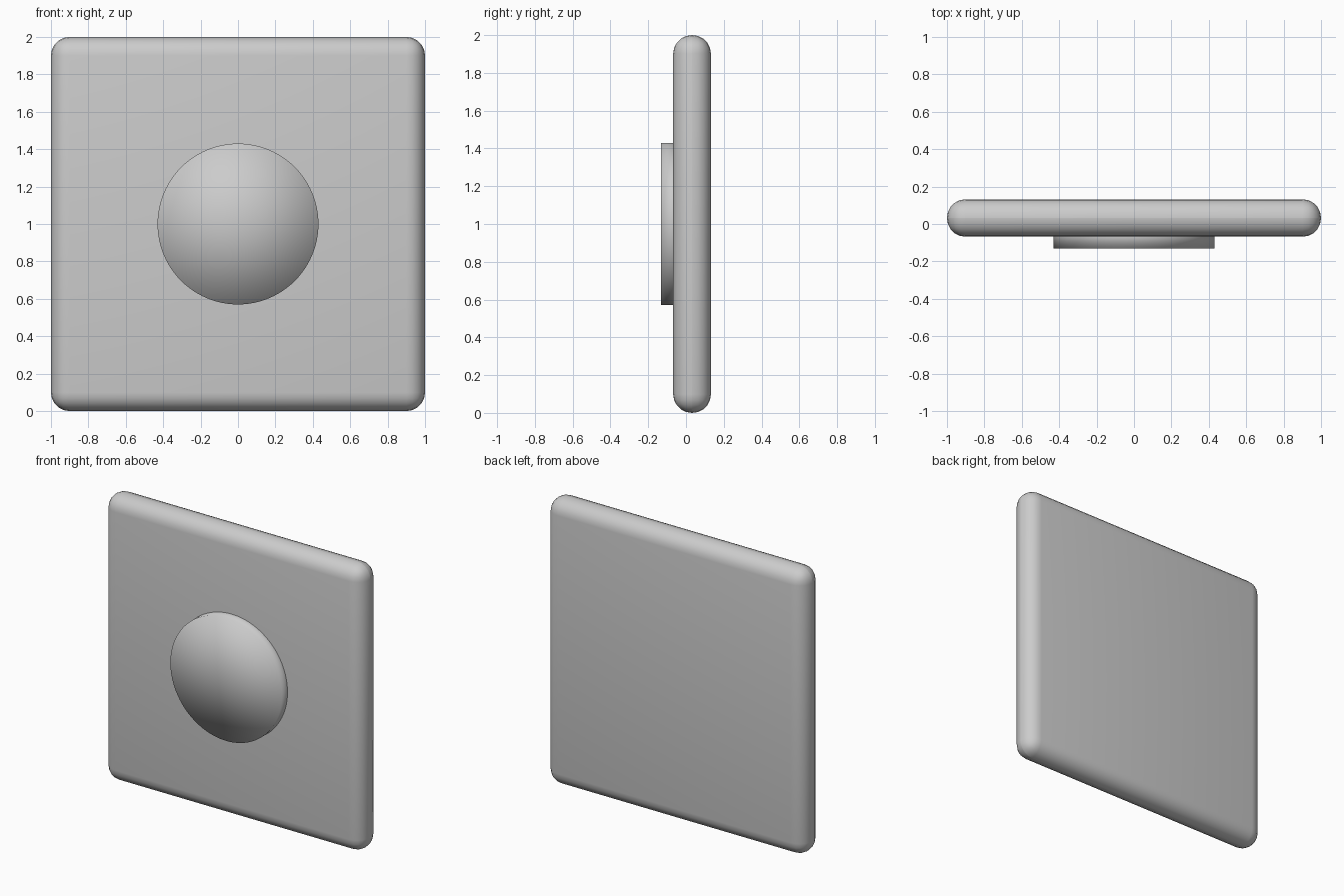
import bpy
import math

if "Cube" in bpy.data.objects:
    bpy.data.objects.remove(bpy.data.objects["Cube"])

THICK = 0.2
BACK_Y = 0.132          # back of the plate
FRONT_Y = BACK_Y - THICK
BUTTON_Y = -0.132       # front of the button
BUTTON_R = 0.43


def smooth(obj):
    for p in obj.data.polygons:
        p.use_smooth = True


# Plate: square slab with fully rounded edges
bpy.ops.mesh.primitive_cube_add(size=1, location=(0, (BACK_Y + FRONT_Y) / 2, 1))
plate = bpy.context.object
plate.name = "plate"
plate.scale = (2, THICK, 2)
bpy.ops.object.transform_apply(location=False, rotation=False, scale=True)
bevel = plate.modifiers.new("rounded_edges", 'BEVEL')
bevel.width = 0.099
bevel.segments = 5
bevel.limit_method = 'NONE'
smooth(plate)

# Button: round disc set into the front, smooth shaded across its rim
depth = -BUTTON_Y
bpy.ops.mesh.primitive_cylinder_add(
    vertices=96, radius=BUTTON_R, depth=depth, end_fill_type='TRIFAN',
    location=(0, BUTTON_Y + depth / 2, 1), rotation=(math.pi / 2, 0, 0))
button = bpy.context.object
button.name = "button"
smooth(button)
